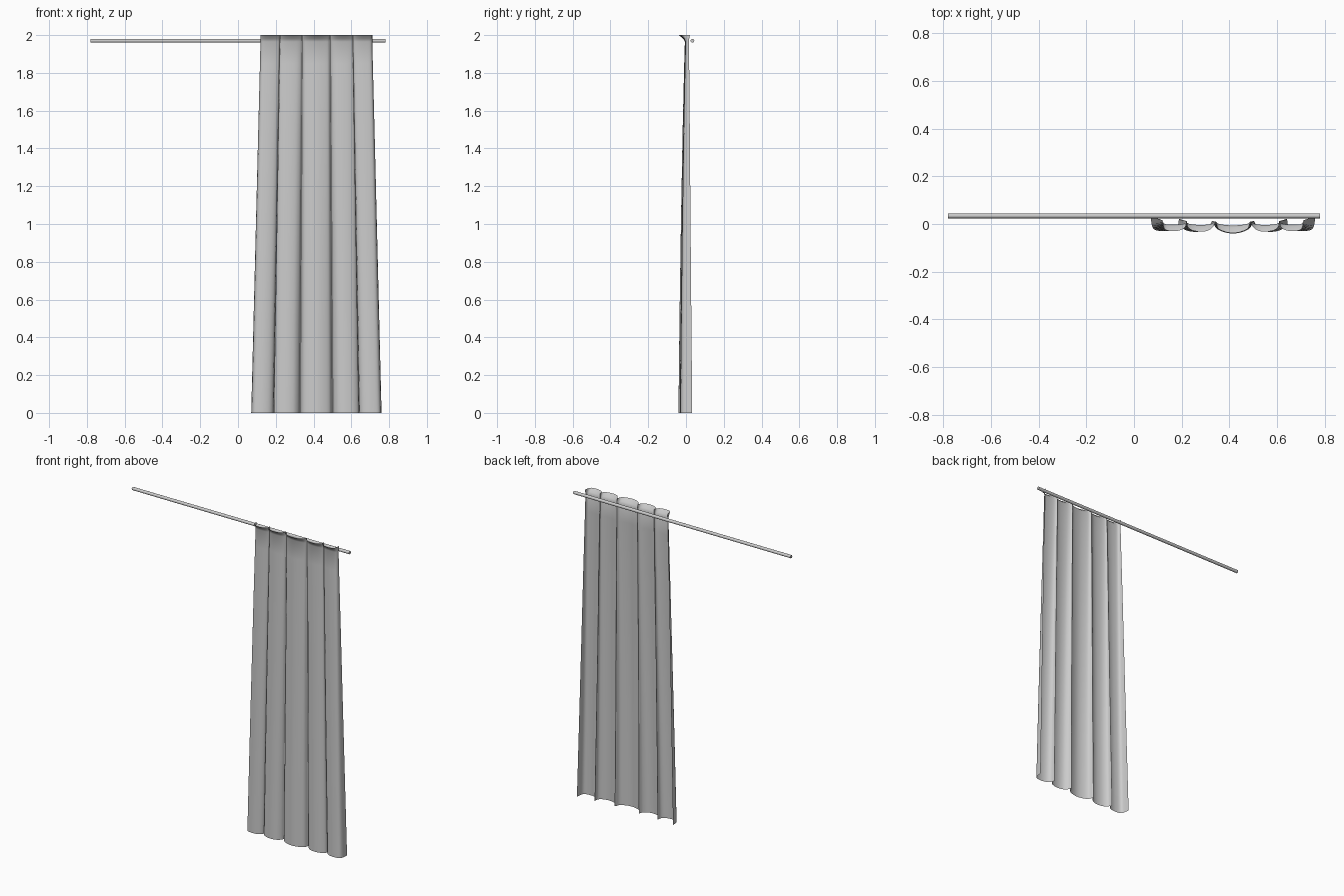
import bpy, math
from mathutils import Vector

if "Cube" in bpy.data.objects:
    bpy.data.objects.remove(bpy.data.objects["Cube"])

CX = 0.415  # centre line of the gathered curtain

# Half cross-section of the folds at the hem: (offset from centre, depth)
half = [(0, -.040), (.04, -.033), (.072, -.016), (.086, .014), (.098, -.008),
        (.12, -.026), (.155, -.033), (.195, -.027), (.222, -.008), (.226, .022),
        (.232, -.006), (.255, -.024), (.295, -.030), (.335, -.018), (.345, .033)]
hem = [(-x, y) for x, y in reversed(half[1:])] + half


def smooth_path(pts, steps=5):
    """Catmull-Rom curve through the points."""
    p = [Vector(q) for q in pts]
    p = [p[0]] + p + [p[-1]]
    out = []
    for i in range(1, len(p) - 2):
        a, b, c, d = p[i - 1:i + 3]
        for k in range(steps):
            t = k / steps
            out.append(.5 * (2 * b + (c - a) * t + (2 * a - 5 * b + 4 * c - d) * t * t
                             + (3 * b - a - 3 * c + d) * t ** 3))
    return out + [p[-1]]


# Curtain: fold profile tapering upwards, pinched at the rod, flared header
levels = [(0, 1, 1, 0), (.5, .964, .86, 0), (1, .928, .70, .001),
          (1.5, .892, .52, .003), (1.85, .866, .36, .005), (1.965, .858, .30, .006),
          (1.98, .858, .42, .003), (2.0, .858, .80, -.006)]  # z, x scale, y scale, y shift
path = smooth_path(hem)
n = len(path)
verts = [(CX + p.x * sx, p.y * sy + dy, z) for z, sx, sy, dy in levels for p in path]
faces = [(r * n + i, r * n + i + 1, (r + 1) * n + i + 1, (r + 1) * n + i)
         for r in range(len(levels) - 1) for i in range(n - 1)]
mesh = bpy.data.meshes.new("curtain")
mesh.from_pydata(verts, [], faces)
mesh.shade_smooth()
curtain = bpy.data.objects.new("curtain", mesh)
bpy.context.collection.objects.link(curtain)

# Rod behind the header
bpy.ops.mesh.primitive_cylinder_add(vertices=16, radius=.01, depth=1.56,
                                    location=(0, .034, 1.97), rotation=(0, math.pi / 2, 0))
rod = bpy.context.object
rod.name = "curtain_rod"
bpy.ops.object.shade_smooth_by_angle()
